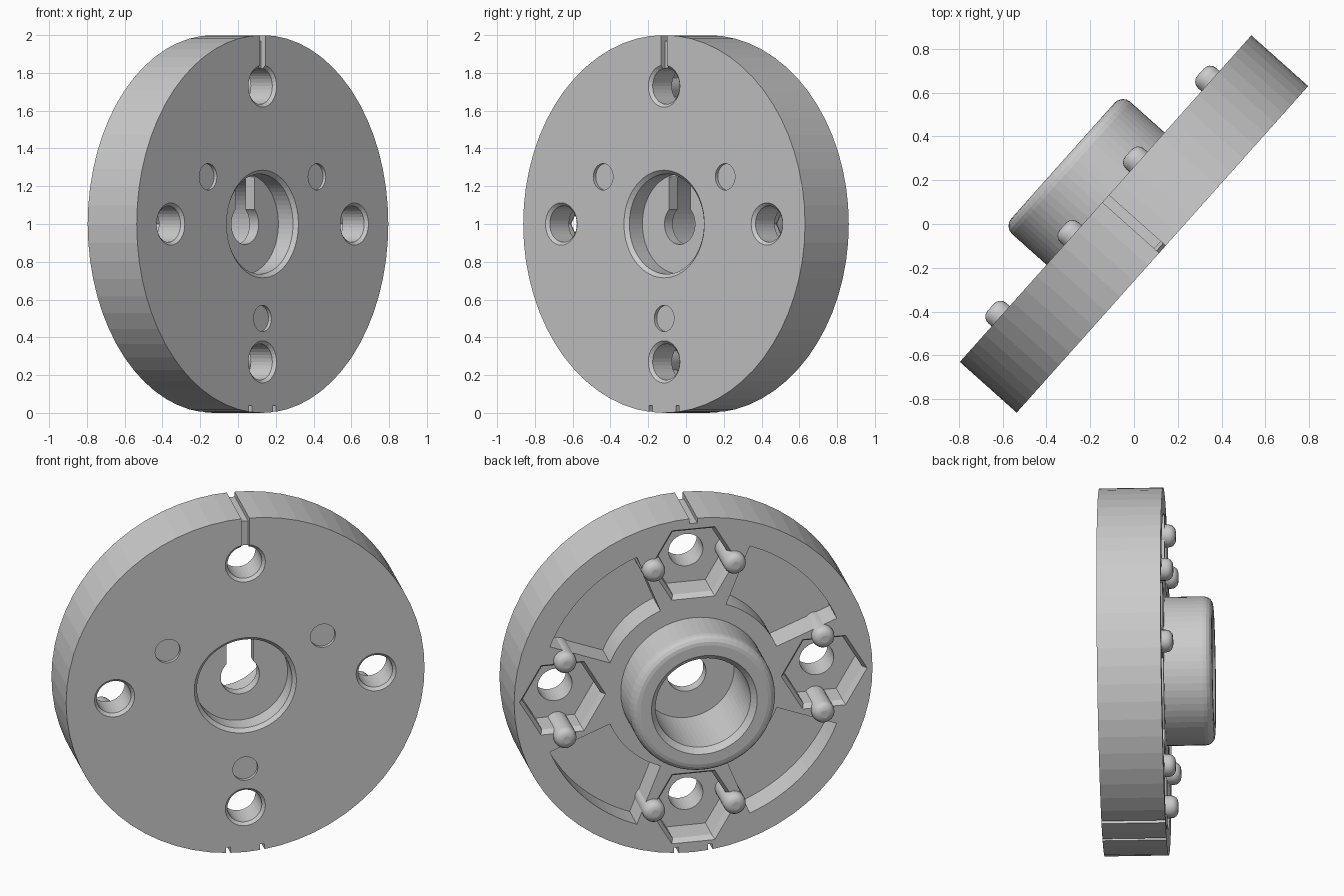
import bpy, bmesh
from math import sin, cos, pi, radians
from mathutils import Matrix, Vector

if "Cube" in bpy.data.objects:
    bpy.data.objects.remove(bpy.data.objects["Cube"])

# Local frame: u across the disc, v up, w out of the front face
u, n = Vector((0.666, 0.746, 0)).normalized(), Vector((0.746, -0.666, 0)).normalized()
FRAME = Matrix(((u.x, 0, n.x, 0), (u.y, 0, n.y, 0), (0, 1, 0, 1), (0, 0, 0, 1)))
F, B = 0.174, -0.174        # front and back face of the disc


def make(name, bm):
    bmesh.ops.recalc_face_normals(bm, faces=bm.faces)
    me = bpy.data.meshes.new(name)
    bm.to_mesh(me)
    bm.free()
    ob = bpy.data.objects.new(name, me)
    bpy.context.collection.objects.link(ob)
    return ob


def lathe(name, profile, seg, centre=(0, 0), closed=False):
    """Revolve (radius, w) points around an axis parallel to w."""
    bm = bmesh.new()
    rings = [[bm.verts.new((centre[0] + r * cos(2 * pi * i / seg),
                            centre[1] + r * sin(2 * pi * i / seg), w))
              for i in range(seg)] for r, w in profile]
    pairs = list(zip(rings, rings[1:]))
    if closed:
        pairs.append((rings[-1], rings[0]))
    else:
        bm.faces.new(rings[0])
        bm.faces.new(rings[-1])
    for a, b in pairs:
        for i in range(seg):
            j = (i + 1) % seg
            bm.faces.new((a[i], a[j], b[j], b[i]))
    return make(name, bm)


def prism(name, pts, w0, w1):
    bm = bmesh.new()
    lo = [bm.verts.new((x, y, w0)) for x, y in pts]
    hi = [bm.verts.new((x, y, w1)) for x, y in pts]
    bm.faces.new(lo)
    bm.faces.new(hi)
    for i in range(len(pts)):
        j = (i + 1) % len(pts)
        bm.faces.new((lo[i], lo[j], hi[j], hi[i]))
    return make(name, bm)


def box(x0, x1, y0, y1, w0, w1):
    return prism("cutter", [(x0, y0), (x1, y0), (x1, y1), (x0, y1)], w0, w1)


# Disc, hub, front counterbore, hub bore and thin web as one turned profile
fillet = [(0.355 + 0.05 * cos(a), -0.385 - 0.05 * sin(a))
          for a in [radians(d) for d in (0, 22.5, 45, 67.5, 90)]]
body = lathe("disc_with_hub", [
    (0.285, F), (1, F), (1, B), (0.405, B)] + fillet + [
    (0.295, -0.435), (0.265, -0.405), (0.265, -0.015), (0.108, -0.015),
    (0.108, 0.05), (0.265, 0.05), (0.265, F - 0.02)], 64, closed=True)

cutters = []
# Keyway in the web
cutters.append(box(-0.075, 0.075, 0.02, 0.25, -0.1, 0.12))
# Four bolt holes with a hexagonal nut pocket behind each
spots = [(0, 0.73), (0.73, 0), (0, -0.73), (-0.73, 0)]
for c in spots:
    cutters.append(lathe("cutter", [(0.096, -0.1), (0.096, F - 0.016),
                                    (0.112, F), (0.112, F + 0.1)], 32, c))
    cutters.append(lathe("cutter", [(0.218, 0.005), (0.218, B + 0.03),
                                    (0.24, B), (0.24, B - 0.1)], 6, c))
# Four sector recesses in the back face
for k in range(4):
    arc = [radians(45 + 90 * k + 23.5 * (t / 8 - 1)) for t in range(17)]
    pts = [(0.86 * cos(a), 0.86 * sin(a)) for a in arc]
    pts += [(0.5 * cos(a), 0.5 * sin(a)) for a in reversed(arc)]
    cutters.append(prism("cutter", pts, B - 0.1, B + 0.17))
# Three shallow round marks on the front
for d in (30, 150, 270):
    a = radians(d)
    cutters.append(lathe("cutter", [(0.07, F - 0.02), (0.07, F + 0.1)], 32,
                         (0.5 * cos(a), 0.5 * sin(a))))
# Rim grooves, and the index groove on the front face
cutters.append(box(-0.022, 0.022, 0.97, 1.1, -0.3, 0.3))
cutters.append(box(-0.022, 0.022, 0.80, 1.1, F - 0.03, 0.3))
for s in (-1, 1):
    cutters.append(box(s * 0.095 - 0.012, s * 0.095 + 0.012, -1.1, -0.962, -0.3, 0.3))

bpy.context.view_layer.objects.active = body
for c in cutters:
    c.hide_render = True
    mod = body.modifiers.new("cut", 'BOOLEAN')
    mod.operation, mod.solver, mod.object = 'DIFFERENCE', 'EXACT', c
    bpy.ops.object.modifier_apply(modifier=mod.name)
for c in cutters:
    bpy.data.objects.remove(c)
body.matrix_world = FRAME

# Round-topped posts at two corners of every nut pocket
dome = [(0.022 + 0.04 * cos(a), -0.195 - 0.04 * sin(a))
        for a in [radians(d) for d in (0, 22.5, 45, 67.5, 90)]]
for x, y in spots:
    for s in (-1, 1):
        c = (x * 0.986 + s * 0.225 * (x == 0), y * 0.986 + s * 0.225 * (y == 0))
        if x:
            c = (x * 0.986, s * 0.225)
        post = lathe("pocket_post", [(0.062, 0.03)] + dome, 24, c)
        post.data.polygons.foreach_set("use_smooth", [len(p.vertices) == 4 for p in post.data.polygons])
        post.matrix_world = FRAME
